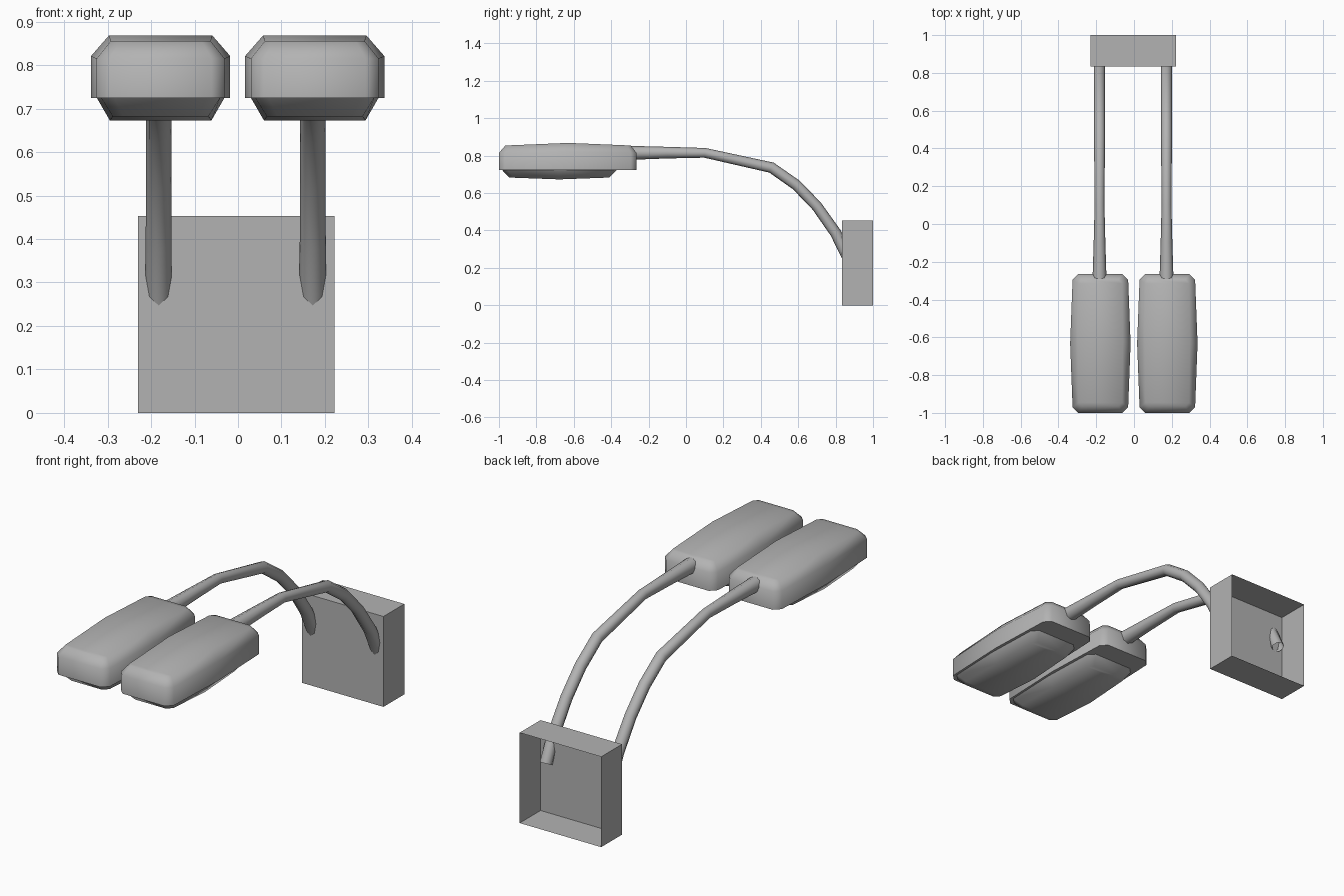
import bpy, bmesh, math

if "Cube" in bpy.data.objects:
    bpy.data.objects.remove(bpy.data.objects["Cube"])

# mid grey for every part
GREY = bpy.data.materials.new("mid_grey")
GREY.diffuse_color = (0.45, 0.45, 0.45, 1)
GREY.use_nodes = True
GREY.node_tree.nodes["Principled BSDF"].inputs["Base Color"].default_value = GREY.diffuse_color


def finish(name, bm, angle=None):
    bmesh.ops.recalc_face_normals(bm, faces=bm.faces)
    me = bpy.data.meshes.new(name)
    bm.to_mesh(me)
    bm.free()
    me.materials.append(GREY)
    ob = bpy.data.objects.new(name, me)
    bpy.context.collection.objects.link(ob)
    if angle:
        smooth(ob, angle)
    return ob


def smooth(ob, angle):
    bpy.ops.object.select_all(action='DESELECT')
    ob.select_set(True)
    bpy.context.view_layer.objects.active = ob
    bpy.ops.object.shade_smooth_by_angle(angle=math.radians(angle))


def ring(bm, cx, w, bulge, y0, y1, c, z, crown):
    """Chamfered rectangle with bulged sides; z rises by crown at mid length."""
    half = [(w - c, y0, 0), (w, y0 + c, 0), (w + bulge, (y0 + y1) / 2, crown),
            (w, y1 - c, 0), (w - c, y1, 0)]
    loop = half + [(-x, y, k) for x, y, k in reversed(half)]
    return [bm.verts.new((cx + x, y, z + k)) for x, y, k in loop]


def loft(name, cx, rings, angle):
    bm = bmesh.new()
    loops = [ring(bm, cx, *r) for r in rings]
    for a, b in zip(loops, loops[1:]):
        for i in range(10):
            j = (i + 1) % 10
            bm.faces.new((a[i], a[j], b[j], b[i]))
    # caps are split across the crowned middle
    for l in (loops[0], loops[-1]):
        bm.faces.new((l[0], l[1], l[8], l[9]))
        bm.faces.new((l[1], l[2], l[7], l[8]))
        bm.faces.new((l[2], l[3], l[6], l[7]))
        bm.faces.new((l[3], l[4], l[5], l[6]))
    return finish(name, bm, angle)


# wall box, a thin shell open at the back
bm = bmesh.new()
bmesh.ops.create_cube(bm, size=1)
for v in bm.verts:
    v.co = (-0.004 + v.co.x * 0.452, 0.9175 + v.co.y * 0.165, 0.2265 + v.co.z * 0.453)
back = [f for f in bm.faces if f.calc_center_median().y > 0.99]
bmesh.ops.delete(bm, geom=back, context='FACES_ONLY')
finish("wall_box", bm)

# arm path: y, z, radius
ARM = [(-0.29, 0.815, 0.037), (-0.1, 0.816, 0.031), (0.1, 0.815, 0.026),
       (0.457, 0.736, 0.029), (0.59, 0.643, 0.029), (0.70, 0.529, 0.029),
       (0.80, 0.387, 0.03), (0.862, 0.26, 0.03)]

for side, cx in (("left", -0.178), ("right", 0.1765)):
    # curved tube arm
    cu = bpy.data.curves.new("arm_" + side, 'CURVE')
    cu.dimensions = '3D'
    cu.bevel_depth = 1.0
    cu.bevel_resolution = 2
    cu.materials.append(GREY)
    sp = cu.splines.new('POLY')
    sp.points.add(len(ARM) - 1)
    for p, (y, z, r) in zip(sp.points, ARM):
        p.co = (cx - 0.0045, y, z, 1)
        p.radius = r
    arm = bpy.data.objects.new("arm_" + side, cu)
    bpy.context.collection.objects.link(arm)
    bpy.ops.object.select_all(action='DESELECT')
    arm.select_set(True)
    bpy.context.view_layer.objects.active = arm
    bpy.ops.object.convert(target='MESH')
    smooth(bpy.context.view_layer.objects.active, 50)

    # lamp housing
    loft("lamp_housing_" + side, cx, [
        (0.147, 0.013, -1.0, -0.265, 0.03, 0.724, 0),
        (0.147, 0.013, -1.0, -0.265, 0.03, 0.815, 0.006),
        (0.115, 0.004, -0.965, -0.295, 0.02, 0.855, 0.013)], 60)

    # lens under the housing
    loft("lamp_lens_" + side, cx, [
        (0.137, 0.010, -0.985, -0.37, 0.03, 0.725, 0),
        (0.110, 0.007, -0.945, -0.41, 0.025, 0.682, -0.009)], 65)
